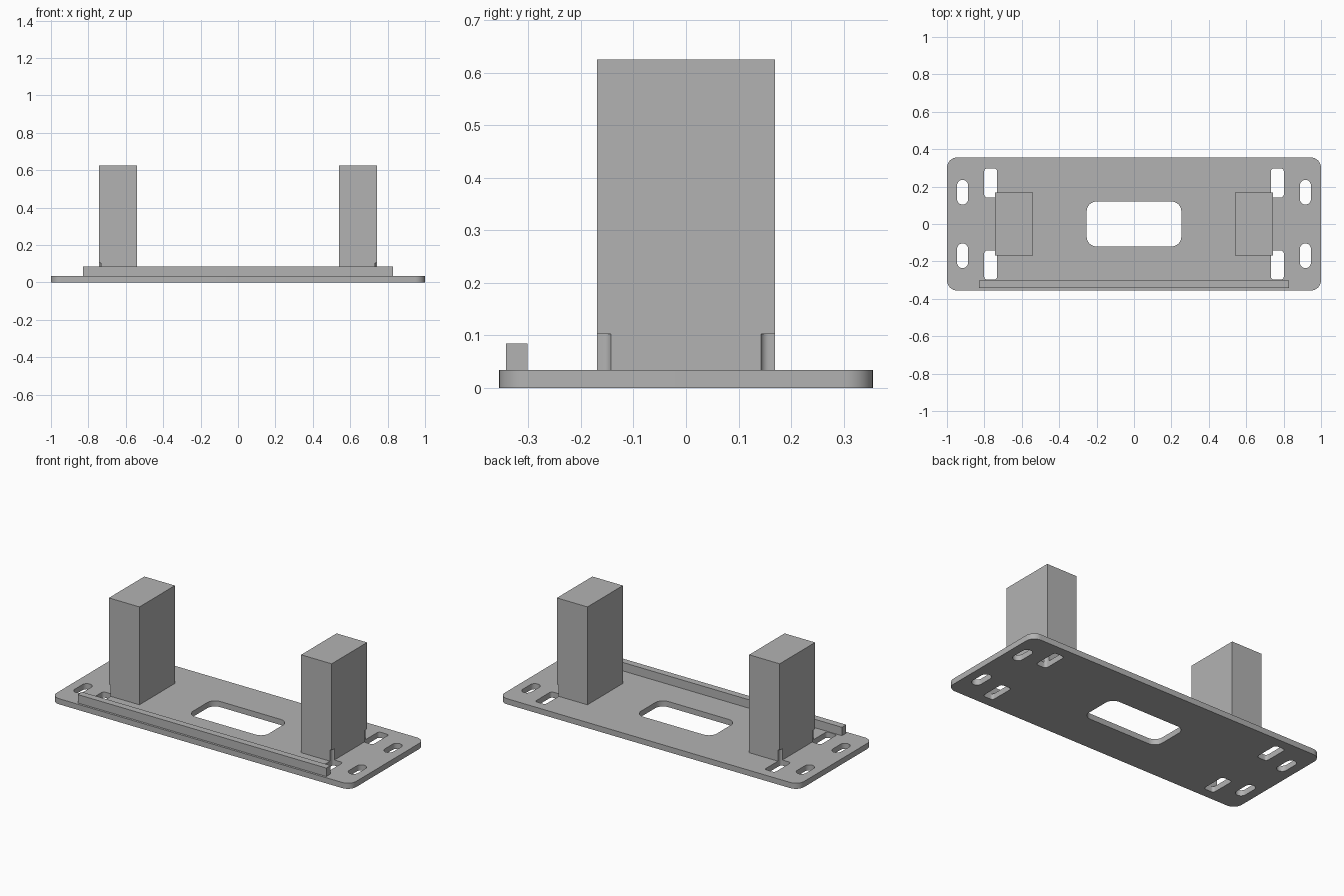
import bpy, bmesh
from math import sin, cos, pi

cube = bpy.data.objects.get("Cube")
if cube:
    bpy.data.objects.remove(cube, do_unlink=True)

grey = bpy.data.materials.new("plain grey")
grey.use_nodes = True
grey.diffuse_color = (0.45, 0.45, 0.45, 1)
grey.node_tree.nodes["Principled BSDF"].inputs["Base Color"].default_value = grey.diffuse_color


def slab(name, x, y, z, radius=0, steps=8):
    """Upright prism with a rounded rectangle outline; x, y, z are (low, high)."""
    outline = []
    corners = [(x[1], y[1], -1, -1), (x[0], y[1], 1, -1), (x[0], y[0], 1, 1), (x[1], y[0], -1, 1)]
    for i, (cx, cy, sx, sy) in enumerate(corners):
        for k in range(steps + 1 if radius else 1):
            a = (i + k / steps) * pi / 2
            outline.append((cx + radius * (sx + cos(a)), cy + radius * (sy + sin(a)), z[0])
                           if radius else (cx, cy, z[0]))
    bm = bmesh.new()
    face = bm.faces.new([bm.verts.new(p) for p in outline])
    top = bmesh.ops.extrude_face_region(bm, geom=[face])["geom"]
    bmesh.ops.translate(bm, vec=(0, 0, z[1] - z[0]),
                        verts=[v for v in top if isinstance(v, bmesh.types.BMVert)])
    bmesh.ops.recalc_face_normals(bm, faces=bm.faces)
    mesh = bpy.data.meshes.new(name)
    bm.to_mesh(mesh)
    bm.free()
    mesh.materials.append(grey)
    obj = bpy.data.objects.new(name, mesh)
    bpy.context.collection.objects.link(obj)
    return obj


def span(a, b, side):
    return tuple(sorted((a * side, b * side)))


def cut(obj, cutters):
    for c in cutters:
        mod = obj.modifiers.new("cut", 'BOOLEAN')
        mod.operation, mod.solver, mod.object = 'DIFFERENCE', 'EXACT', c
    bpy.context.view_layer.update()
    mesh = bpy.data.meshes.new_from_object(obj.evaluated_get(bpy.context.evaluated_depsgraph_get()))
    obj.modifiers.clear()
    obj.data = mesh


# Main parts
T = 0.034
plate = slab("base_plate", (-1, 1), (-0.356, 0.356), (0, T), 0.055)
rail = slab("front_rail", (-0.83, 0.83), (-0.343, -0.302), (T, 0.085))
blocks = [slab(name, span(0.54, 0.744, s), (-0.169, 0.169), (T, 0.625))
          for name, s in (("left_block", 1), ("right_block", -1))]

# Cutters: centre window, outer slots, and inner slots that also notch the blocks
window = slab("window_cutter", (-0.253, 0.253), (-0.12, 0.12), (-0.1, 0.2), 0.052)
outer, inner = [], []
for sx in (1, -1):
    for sy in (1, -1):
        outer.append(slab("outer_slot_cutter", span(0.887, 0.946, sx), span(0.104, 0.236, sy),
                          (-0.1, 0.2), 0.0294))
        inner.append(slab("inner_slot_cutter", span(0.732, 0.801, sx), span(0.142, 0.297, sy),
                          (-0.1, 0.103), 0.016))
cut(plate, [window] + outer + inner)
cut(blocks[0], inner[:2])
cut(blocks[1], inner[2:])
for c in [window] + outer + inner:
    bpy.data.objects.remove(c, do_unlink=True)

# Smooth rounded corners, keep edges sharp
for obj in [plate] + blocks:
    bpy.ops.object.select_all(action='DESELECT')
    obj.select_set(True)
    bpy.context.view_layer.objects.active = obj
    bpy.ops.object.shade_smooth_by_angle(angle=pi / 6)
